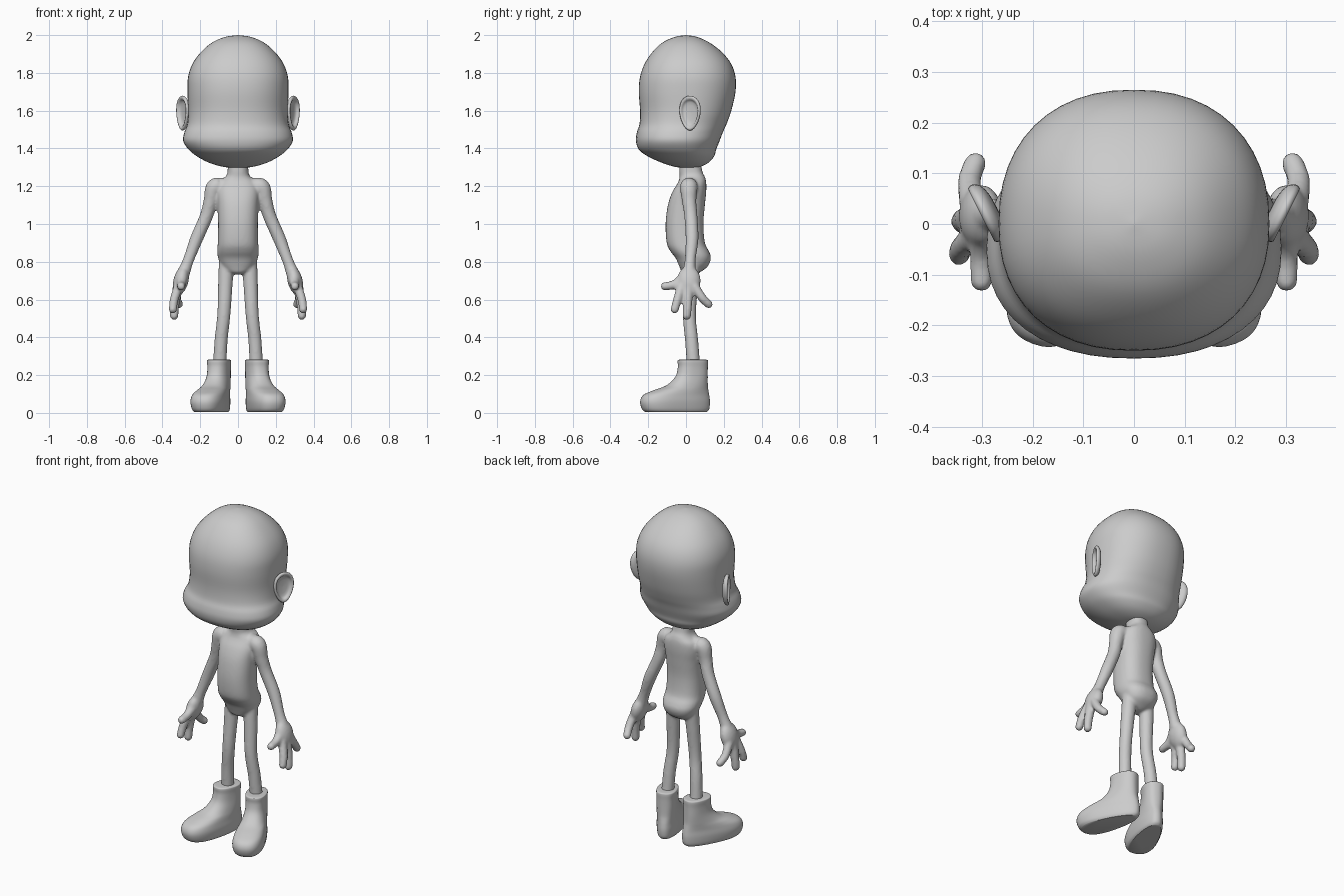
import bpy, bmesh, math
from mathutils import Vector, Matrix

if "Cube" in bpy.data.objects:
    bpy.data.objects.remove(bpy.data.objects["Cube"])


def smooth_rows(rows, steps):
    """Catmull-Rom resampling of rows of numbers."""
    out = []
    for i in range(len(rows) - 1):
        a, b = rows[max(i - 1, 0)], rows[i]
        c, d = rows[i + 1], rows[min(i + 2, len(rows) - 1)]
        for s in range(steps):
            t = s / steps
            out.append([0.5 * (2 * q + (r - p) * t + (2 * p - 5 * q + 4 * r - w) * t * t
                               + (3 * q - p - 3 * r + w) * t ** 3)
                        for p, q, r, w in zip(a, b, c, d)])
    return out + [list(rows[-1])]


def bridge(bm, rings):
    loops = [[bm.verts.new(p) for p in ring] for ring in rings]
    n = len(loops[0])
    for lo, hi in zip(loops, loops[1:]):
        for j in range(n):
            k = (j + 1) % n
            bm.faces.new((lo[j], lo[k], hi[k], hi[j]))
    bm.faces.new(loops[0][::-1])
    bm.faces.new(loops[-1])


def stack(bm, rows, e=2.3, n=48, steps=4, matrix=Matrix()):
    """Horizontal superellipse rings: z, half width, front y, back y, widest y, front widening."""
    rings = []
    for z, rx, yf, yb, cy, k in smooth_rows(rows, steps):
        ring = []
        for j in range(n):
            a = 2 * math.pi * j / n
            c, s = math.cos(a), math.sin(a)
            px = math.copysign(abs(c) ** (2 / e), c) * max(rx, 0.002)
            py = math.copysign(abs(s) ** (2 / e), s)
            y = cy + py * ((yb - cy) if s > 0 else (cy - yf))
            ring.append(matrix @ Vector((px * (1 - k * py), y, z)))
        rings.append(ring)
    bridge(bm, rings)


def ball(bm, center, radii, rot=Matrix()):
    m = Matrix.Translation(center) @ rot @ Matrix.Diagonal((*radii, 1))
    bmesh.ops.create_uvsphere(bm, u_segments=24, v_segments=16, radius=1, matrix=m)


def limb(bm, pts, side, n=20):
    """Round-ended tube through points x, y, z, radius."""
    rows = smooth_rows([(x * side, y, z, r) for x, y, z, r in pts], 6)
    rings = []
    for i, row in enumerate(rows):
        tan = Vector(rows[min(i + 1, len(rows) - 1)][:3]) - Vector(rows[max(i - 1, 0)][:3])
        tan.normalize()
        u = tan.cross(Vector((1, 0, 0))).normalized()
        v = tan.cross(u)
        rings.append([Vector(row[:3]) + row[3] * (u * math.cos(2 * math.pi * j / n)
                      + v * math.sin(2 * math.pi * j / n)) for j in range(n)])
    bridge(bm, rings)
    for row in (rows[0], rows[-1]):
        ball(bm, row[:3], [row[3]] * 3)


def finish(bm, name, angle=50):
    bmesh.ops.recalc_face_normals(bm, faces=bm.faces)
    me = bpy.data.meshes.new(name)
    bm.to_mesh(me)
    bm.free()
    ob = bpy.data.objects.new(name, me)
    bpy.context.collection.objects.link(ob)
    bpy.ops.object.select_all(action='DESELECT')
    ob.select_set(True)
    bpy.context.view_layer.objects.active = ob
    bpy.ops.object.shade_smooth_by_angle(angle=math.radians(angle))
    return ob


# Head with swollen muzzle band
bm = bmesh.new()
stack(bm, [(z, rx, f, b, c, 0) for z, rx, f, b, c in (
    (1.295, .0, .0, .02, .01), (1.303, .08, -.06, .075, .01), (1.325, .155, -.13, .12, 0),
    (1.36, .22, -.205, .15, -.02), (1.395, .262, -.25, .16, -.04), (1.44, .29, -.265, .178, -.05),
    (1.485, .284, -.26, .195, -.045), (1.53, .268, -.246, .215, -.02), (1.6, .264, -.243, .24, 0),
    (1.7, .267, -.25, .262, 0), (1.78, .264, -.243, .262, 0), (1.85, .24, -.218, .238, 0),
    (1.91, .196, -.178, .19, 0), (1.96, .138, -.125, .125, 0), (1.99, .07, -.06, .06, 0),
    (2.0, .0, -.002, .002, 0))], e=2.25)
finish(bm, "head", 80)

# Dished ears angled backwards
for side, label in ((1, "left"), (-1, "right")):
    bm = bmesh.new()
    d, nrm = Vector((.45, .89, 0)), Vector((.89, -.45, 0))
    rings = []
    for h, s in smooth_rows([(-.024, .02), (-.022, .5), (-.014, .86), (0, 1), (.01, .94),
                             (.008, .8), (-.006, .62), (-.01, .02)], 3):
        ring = []
        for j in range(36):
            a = 2 * math.pi * j / 36
            w = .061 * (1 + .2 * math.sin(a))
            p = (Vector((.292, .022, 1.587)) + nrm * h + d * (w * s * math.cos(a))
                 + Vector((0, 0, .092 * s * math.sin(a))))
            ring.append(Vector((p.x * side, p.y, p.z)))
        rings.append(ring)
    bridge(bm, rings)
    finish(bm, label + "_ear", 80)

# Torso and neck
bm = bmesh.new()
stack(bm, [(z, rx, f, b, (f + b) / 2, 0) for z, rx, f, b in (
    (.732, .0, .01, .05), (.742, .045, -.02, .07), (.775, .085, -.035, .115),
    (.82, .105, -.055, .132), (.855, .11, -.082, .122), (.9, .107, -.102, .1),
    (1.0, .105, -.108, .092), (1.1, .108, -.096, .1), (1.17, .112, -.072, .107),
    (1.22, .1, -.042, .107), (1.25, .066, -.034, .1), (1.28, .055, -.036, .086),
    (1.36, .055, -.036, .075))], e=2.4)

# Arms, hands and legs
for side in (1, -1):
    limb(bm, [(.07, .02, 1.2, .042), (.122, .015, 1.195, .047), (.145, .017, 1.12, .038),
              (.168, .026, 1.04, .035), (.22, .032, .92, .034), (.262, .022, .81, .029),
              (.285, .018, .75, .034)], side)
    ball(bm, (.302 * side, .015, .7), (.04, .063, .078), Matrix.Rotation(-.25 * side, 4, 'Y'))
    for finger in ([(.295, -.01, .715, .03), (.3, -.06, .68, .024), (.301, -.112, .67, .022)],
                   [(.315, -.025, .67, .025), (.338, -.045, .6, .023), (.345, -.06, .548, .022)],
                   [(.32, .012, .66, .027), (.335, .008, .57, .024), (.338, .004, .515, .023)],
                   [(.32, .045, .67, .025), (.325, .085, .61, .023), (.313, .12, .575, .022)]):
        limb(bm, finger, side)
    limb(bm, [(.06, .035, .8, .042), (.066, .028, .7, .039), (.075, .018, .52, .035),
              (.09, .03, .38, .035), (.098, .042, .22, .036)], side)

# Fuse the body into one smooth skin
body = finish(bm, "body")
rem = body.modifiers.new("fuse", 'REMESH')
rem.mode = 'VOXEL'
rem.voxel_size = .008
rem.use_smooth_shade = True
sm = body.modifiers.new("relax", 'SMOOTH')
sm.factor = .5
sm.iterations = 5

# Boots turned outwards
for side, label in ((1, "left"), (-1, "right")):
    bm = bmesh.new()
    turn = Matrix.Translation((.1 * side, .036, 0)) @ Matrix.Rotation(math.radians(20) * side, 4, 'Z')
    stack(bm, [(z, rx, f, b, (f + b) / 2, k) for z, rx, f, b, k in (
        (.004, .066, -.262, .076, .25), (.02, .075, -.28, .09, .28), (.06, .08, -.29, .094, .3),
        (.095, .076, -.272, .09, .28), (.12, .07, -.215, .085, .2), (.145, .063, -.145, .081, .1),
        (.19, .057, -.095, .08, 0), (.24, .056, -.08, .08, 0), (.272, .058, -.081, .081, 0),
        (.281, .054, -.076, .076, 0), (.283, .036, -.05, .05, 0))],
        e=2.4, matrix=turn)
    finish(bm, label + "_boot")
